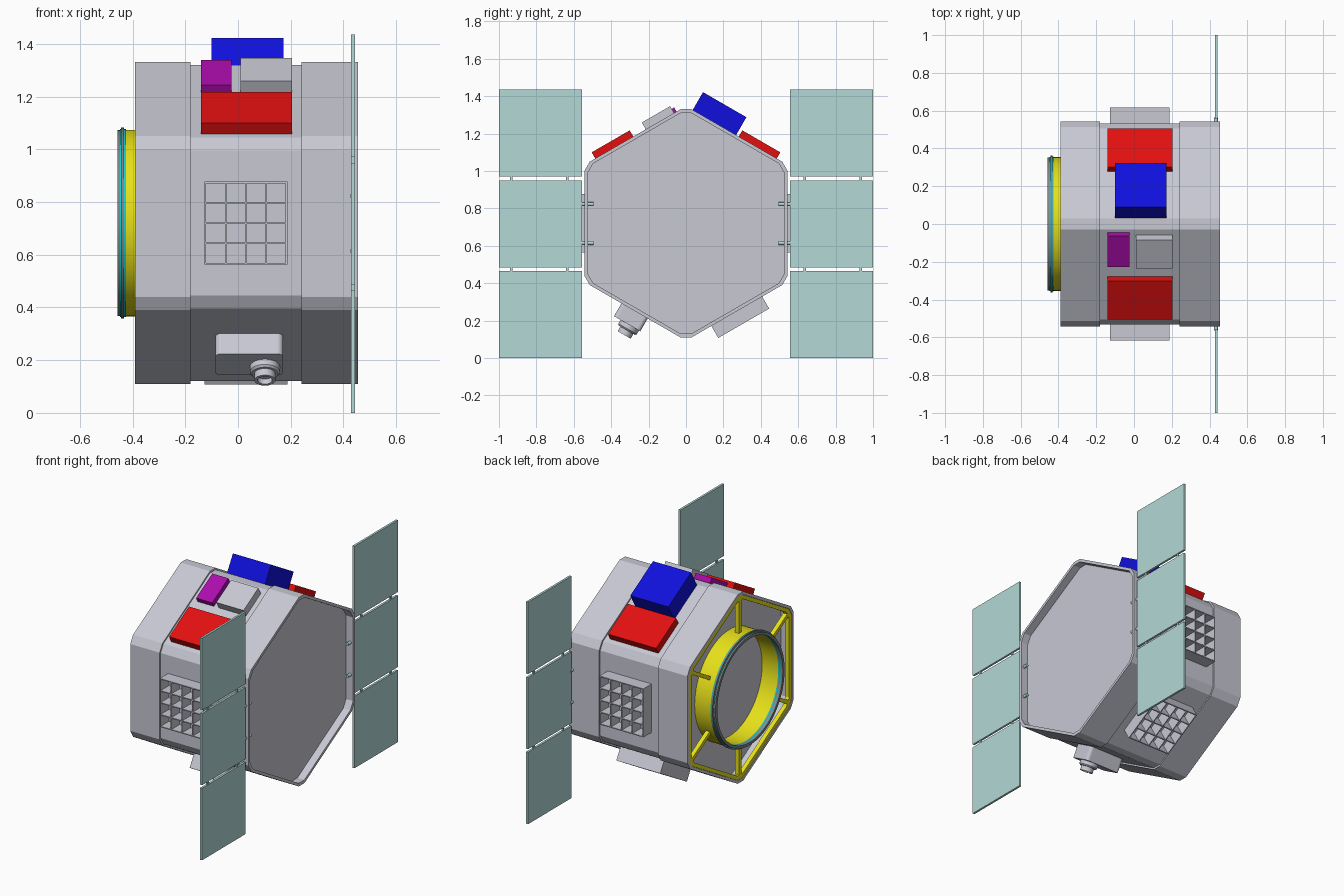
import bpy, bmesh, math
from mathutils import Matrix, Vector

if "Cube" in bpy.data.objects:
    bpy.data.objects.remove(bpy.data.objects["Cube"])

MID = 0.72  # height of the body axis


def material(name, rgb):
    m = bpy.data.materials.new(name)
    m.use_nodes = True
    m.diffuse_color = (*rgb, 1)
    m.node_tree.nodes["Principled BSDF"].inputs["Base Color"].default_value = (*rgb, 1)
    return m


GREY = material("body_grey", (0.57, 0.58, 0.65))
TEAL = material("panel_teal", (0.45, 0.69, 0.67))
RED = material("red", (0.76, 0.005, 0.005))
BLUE = material("blue", (0.005, 0.005, 0.72))
PURPLE = material("purple", (0.42, 0.004, 0.42))
YELLOW = material("yellow", (0.8, 0.75, 0.01))
CYAN = material("cyan", (0.01, 0.6, 0.62))
STEEL = material("ring_steel", (0.22, 0.23, 0.24))


def finish(name, bm, mat, smooth=False):
    bmesh.ops.recalc_face_normals(bm, faces=bm.faces)
    mesh = bpy.data.meshes.new(name)
    bm.to_mesh(mesh)
    bm.free()
    mesh.materials.append(mat)
    ob = bpy.data.objects.new(name, mesh)
    bpy.context.collection.objects.link(ob)
    if smooth:
        bpy.ops.object.select_all(action="DESELECT")
        ob.select_set(True)
        bpy.context.view_layer.objects.active = ob
        bpy.ops.object.shade_smooth_by_angle(angle=math.radians(35))
    return ob


def add_box(bm, lo, hi, frame=Matrix()):
    lo, hi = Vector(lo), Vector(hi)
    size = Matrix.Diagonal((*(hi - lo), 1))
    return bmesh.ops.create_cube(
        bm, size=1, matrix=frame @ Matrix.Translation((lo + hi) / 2) @ size)["verts"]


def face_frame(degrees):
    """Local axes: x along the side face, y along the body, z outward."""
    a = math.radians(degrees)
    t, n = Vector((0, -math.sin(a), math.cos(a))), Vector((0, math.cos(a), math.sin(a)))
    m = Matrix((t, (1, 0, 0), n)).transposed().to_4x4()
    m.translation = (0, 0, MID)
    return m


def hexagon(x, apothem):
    """Hexagon ring with clipped corners."""
    half = apothem * math.tan(math.radians(30)) - 0.033
    return [face_frame(60 * k) @ Vector((s * half, x, apothem))
            for k in range(6) for s in (-1, 1)]


def circle(x, r, n=64):
    return [Vector((x, r * math.cos(2 * math.pi * k / n), MID + r * math.sin(2 * math.pi * k / n)))
            for k in range(n)]


def loft(name, rings, mat, closed=False, smooth=False):
    bm = bmesh.new()
    loops = [[bm.verts.new(p) for p in ring] for ring in rings]
    pairs = list(zip(loops, loops[1:]))
    if closed:
        pairs.append((loops[-1], loops[0]))
    else:
        bm.faces.new(loops[0])
        bm.faces.new(loops[-1])
    for a, b in pairs:
        for i in range(len(a)):
            j = (i + 1) % len(a)
            bm.faces.new((a[i], a[j], b[j], b[i]))
    return finish(name, bm, mat, smooth)


def face_box(name, mat, degrees, t, x, height, rounding=0):
    bm = bmesh.new()
    add_box(bm, (t[0], x[0], 0.515), (t[1], x[1], height))
    if rounding:
        upright = [e for e in bm.edges if abs(e.verts[0].co.z - e.verts[1].co.z) > 0.01]
        bmesh.ops.bevel(bm, geom=upright, offset=rounding, segments=4, affect="EDGES", profile=0.5)
    bm.transform(face_frame(degrees))
    return finish(name, bm, mat)


# Hexagonal body with raised end bands and recessed end plates
body = [(-0.31, 0.525), (-0.39, 0.525), (-0.39, 0.543), (-0.18, 0.543), (-0.18, 0.533),
        (0.24, 0.533), (0.24, 0.543), (0.455, 0.543), (0.455, 0.525), (0.405, 0.525)]
loft("hexagonal_body", [hexagon(x, a) for x, a in body], GREY)

# Yellow frame lining the open end, with spokes to the ring
liner = [(-0.388, 0.524), (-0.388, 0.5), (-0.36, 0.5), (-0.36, 0.524)]
loft("end_frame", [hexagon(x, a) for x, a in liner], YELLOW, closed=True)
bm = bmesh.new()
for k in range(6):
    add_box(bm, (-0.012, -0.388, 0.345), (0.012, -0.36, 0.592), face_frame(30 + 60 * k))
finish("frame_spokes", bm, YELLOW)


# Docking ring built from stacked hoops
def hoop(name, mat, x0, x1, inner, outer):
    loft(name, [circle(x0, inner), circle(x0, outer), circle(x1, outer), circle(x1, inner)],
         mat, closed=True, smooth=True)


hoop("ring_base", YELLOW, -0.31, -0.425, 0.335, 0.354)
hoop("ring_seal_inner", CYAN, -0.425, -0.432, 0.335, 0.357)
hoop("ring_flange", STEEL, -0.432, -0.443, 0.335, 0.362)
hoop("ring_seal_outer", CYAN, -0.443, -0.447, 0.335, 0.356)
hoop("ring_lip", STEEL, -0.447, -0.458, 0.335, 0.353)

# Equipment boxes on the upper faces
for side, angle, s in (("back", 60, 1), ("front", 120, -1)):
    face_box(side + "_red_box", RED, angle, sorted((-0.247 * s, -0.012 * s)), (-0.14, 0.205), 0.581)
face_box("blue_box", BLUE, 60, (0.004, 0.272), (-0.1, 0.172), 0.653)
face_box("purple_box", PURPLE, 120, (-0.255, -0.065), (-0.14, -0.025), 0.568)
face_box("grey_box", GREY, 120, (-0.24, -0.065), (0.01, 0.205), 0.585)

# Open egg-crate grids on three faces
for name, angle in (("back_grid", 0), ("front_grid", 180), ("lower_back_grid", 300)):
    bm = bmesh.new()
    for i in range(5):
        c = -0.154 + i * 0.077
        add_box(bm, (c - 0.003, -0.127, 0.525), (c + 0.003, 0.187, 0.617), face_frame(angle))
        add_box(bm, (-0.157, c + 0.027, 0.525), (0.157, c + 0.033, 0.617), face_frame(angle))
    finish(name, bm, GREY)

# Camera housing with stepped lens
face_box("camera_housing", GREY, 240, (-0.085, 0.077), (-0.085, 0.17), 0.622, 0.02)
lens = [(0.61, 0.057), (0.645, 0.057), (0.653, 0.05), (0.653, 0.04),
        (0.682, 0.04), (0.682, 0.028), (0.66, 0.028)]
frame = face_frame(240)
rings = [[frame @ Vector((0.012 + r * math.cos(k * math.pi / 16),
                          0.102 + r * math.sin(k * math.pi / 16), h)) for k in range(32)]
         for h, r in lens]
loft("camera_lens", rings, GREY, smooth=True)

# Solar wings: three panels a side, joined by small hinges
rows = [(0, 0.465), (0.485, 0.948), (0.97, 1.435)]
for side, s in (("front", -1), ("back", 1)):
    def span(a, b):
        return sorted((s * a, s * b))

    for label, (z0, z1) in zip(("lower", "middle", "upper"), rows):
        bm = bmesh.new()
        y0, y1 = span(0.557, 1.0)
        add_box(bm, (0.429, y0, z0), (0.443, y1, z1))
        finish(f"{side}_{label}_solar_panel", bm, TEAL)
    bm = bmesh.new()
    for (_, below), (above, _) in zip(rows, rows[1:]):
        for y in (0.635, 0.935):
            y0, y1 = span(y - 0.007, y + 0.007)
            add_box(bm, (0.431, y0, below - 0.005), (0.441, y1, above + 0.005))
    finish(side + "_panel_hinges", bm, TEAL)

    # Rods holding the wing to the body rim
    bm = bmesh.new()
    for z in (0.615, 0.823):
        place = Matrix.Translation((0.434, s * 0.53, z)) @ Matrix.Rotation(math.pi / 2, 4, "X")
        bmesh.ops.create_cone(bm, cap_ends=True, segments=16, radius1=0.01, radius2=0.01,
                              depth=0.07, matrix=place)
    finish(side + "_wing_rods", bm, TEAL, smooth=True)
